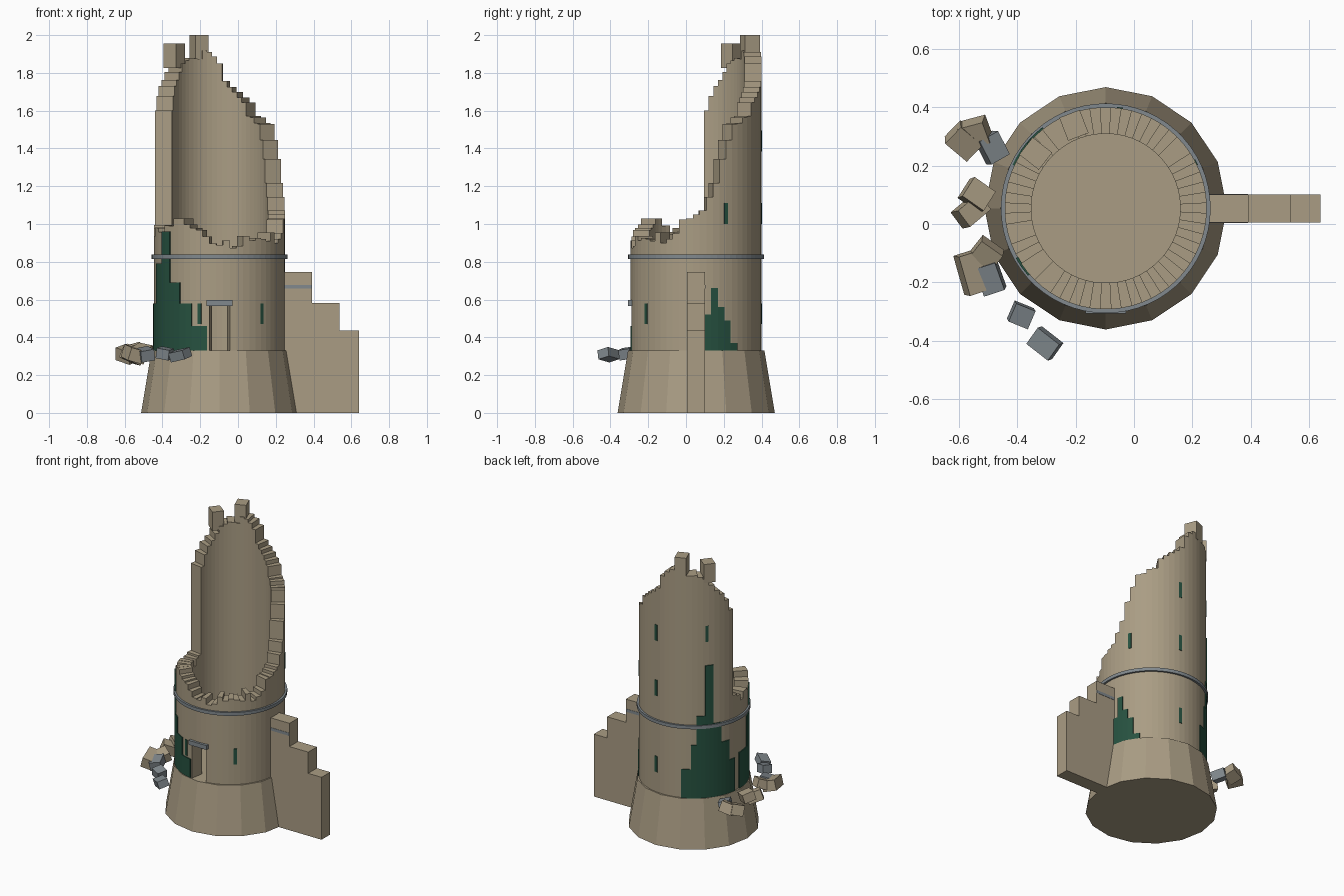
import bpy, bmesh, math, random
from mathutils import Matrix, Vector, Euler

random.seed(4)
if "Cube" in bpy.data.objects:
    bpy.data.objects.remove(bpy.data.objects["Cube"])

CENTRE = Vector((-0.097, 0.054, 0))
OUTER, INNER = 0.347, 0.256
FLOOR, DOOR_TOP = 0.33, 0.575
STEP = 6


def material(name, rgb):
    m = bpy.data.materials.new(name)
    m.use_nodes = True
    m.diffuse_color = (*rgb, 1)
    m.node_tree.nodes["Principled BSDF"].inputs["Base Color"].default_value = (*rgb, 1)
    return m


STONE = material("tan stone", (0.40, 0.335, 0.23))
SLATE = material("grey slate", (0.22, 0.25, 0.27))
MOSS = material("dark green moss", (0.02, 0.085, 0.052))


def finish(bm, name, mat):
    bmesh.ops.remove_doubles(bm, verts=bm.verts, dist=1e-5)
    bmesh.ops.recalc_face_normals(bm, faces=bm.faces)
    mesh = bpy.data.meshes.new(name)
    bm.to_mesh(mesh)
    bm.free()
    mesh.materials.append(mat)
    obj = bpy.data.objects.new(name, mesh)
    bpy.context.collection.objects.link(obj)
    return obj


def polar(r, deg, z):
    a = math.radians(deg)
    return CENTRE + Vector((r * math.cos(a), r * math.sin(a), z))


def quad(bm, *points):
    return bm.faces.new([bm.verts.new(p) for p in points])


def add_box(bm, loc, size, rot=(0, 0, 0)):
    turn = Euler([math.radians(a) for a in rot]).to_matrix().to_4x4()
    m = Matrix.Translation(loc) @ turn @ Matrix.Diagonal((*size, 1))
    bmesh.ops.create_cube(bm, size=1, matrix=m)


def box(name, mat, loc, size, rot=(0, 0, 0)):
    bm = bmesh.new()
    add_box(bm, loc, size, rot)
    return finish(bm, name, mat)


def add_arc(bm, r0, r1, a0, a1, z0, z1):
    """Curved block following the wall; a full circle has no end caps."""
    n = max(1, round((a1 - a0) / STEP))
    angles = [a0 + (a1 - a0) * i / n for i in range(n + 1)]
    section = [(r0, z0), (r1, z0), (r1, z1), (r0, z1)]
    for a, b in zip(angles, angles[1:]):
        for (ra, za), (rb, zb) in zip(section, section[1:] + section[:1]):
            quad(bm, polar(ra, a, za), polar(rb, a, zb), polar(rb, b, zb), polar(ra, b, za))
    if a1 - a0 < 360:
        for a in (a0, a1):
            quad(bm, *[polar(r, a, z) for r, z in section])


# Tapered sixteen-sided footing
bm = bmesh.new()
bmesh.ops.create_cone(bm, cap_ends=True, segments=16, radius1=0.416, radius2=0.361, depth=FLOOR,
                      matrix=Matrix.Translation(CENTRE + Vector((0, 0, FLOOR / 2))))
finish(bm, "footing", STONE)

# Ruined wall: broken rim height by angle, with a ragged offset per stone
RIM = [(0, 1.07), (10, 1.12), (18, 1.24), (26, 1.42), (36, 1.5), (45, 1.52), (55, 1.6), (65, 1.68),
       (75, 1.74), (85, 1.78), (95, 1.86), (105, 1.9), (120, 1.89), (135, 1.84), (150, 1.77),
       (160, 1.7), (168, 1.6), (173, 1.56), (174, 1.0), (190, 0.95), (215, 0.96), (230, 1.01),
       (245, 0.99), (260, 0.93), (275, 0.89), (295, 0.93), (315, 0.92), (335, 0.92),
       (350, 1.03), (360, 1.07)]


def rim_height(deg):
    for (a, za), (b, zb) in zip(RIM, RIM[1:]):
        if a <= deg <= b:
            return za + (zb - za) * (deg - a) / (b - a)


stones = []
for deg in range(0, 360, STEP):
    ragged = 0.01 if 140 < deg < 176 else 0.035
    bottom = DOOR_TOP if abs(deg - 270) < 8 else FLOOR
    stones.append((deg, bottom, rim_height(deg) + random.uniform(-ragged, ragged)))

bm = bmesh.new()
for i, (deg, low, high) in enumerate(stones):
    a, b = deg - STEP / 2, deg + STEP / 2
    for r in (INNER, OUTER):
        quad(bm, polar(r, a, low), polar(r, b, low), polar(r, b, high), polar(r, a, high))
    for z in (low, high):
        quad(bm, polar(INNER, a, z), polar(OUTER, a, z), polar(OUTER, b, z), polar(INNER, b, z))
    _, last_low, last_high = stones[i - 1]
    for z0, z1 in ((last_low, low), (last_high, high)):
        if abs(z0 - z1) > 1e-4:
            quad(bm, polar(INNER, a, z0), polar(OUTER, a, z0),
                 polar(OUTER, a, z1), polar(INNER, a, z1))
finish(bm, "tower_wall", STONE)

# Two loose stones standing on the highest part of the rim
for name, deg, z in (("rim_stone_side", 142, 1.89), ("rim_stone_top", 111, 1.935)):
    box(name, STONE, polar(0.305, deg, z), (0.085, 0.075, 0.13), (0, 0, deg))

# String course around the wall
bm = bmesh.new()
add_arc(bm, OUTER - 0.01, 0.36, 0, 360, 0.815, 0.838)
finish(bm, "string_course", SLATE)

# Door lintel
box("door_lintel", SLATE, (CENTRE.x, -0.283, 0.582), (0.138, 0.05, 0.03))

# Arrow slits as thin plates: (angle, middle height)
bm = bmesh.new()
for deg, z in ((252, 0.525), (310, 0.525), (82, 0.525), (82, 1.055), (27, 1.055),
               (82, 1.44), (139, 1.47)):
    add_arc(bm, OUTER - 0.004, OUTER + 0.003, deg - 1.7, deg + 1.7, z - 0.055, z + 0.055)
finish(bm, "arrow_slits", MOSS)

# Moss patches: start angle, then (width in degrees, top height) columns
PATCHES = {
    "moss_front": (180, [(8, 0.58), (9, 0.58), (12, 0.79), (12, 0.96), (12, 0.69), (12, 0.58), (14, 0.46)]),
    "moss_back": (112, [(10, 0.53), (6, 0.7), (9, 0.9), (9, 1.25), (9, 0.84), (10, 0.7), (8, 0.56)]),
    "moss_side": (7, [(6, 0.52), (6, 0.66), (6, 0.56), (6, 0.49), (7, 0.37)]),
}
for name, (angle, columns) in PATCHES.items():
    bm = bmesh.new()
    for width, top in columns:
        add_arc(bm, OUTER - 0.003, OUTER + 0.006, angle, angle + width, FLOOR, top)
        angle += width
    finish(bm, name, MOSS)

# Stepped buttress wall, extruded from its side profile
profile = [(0.2, 0), (0.64, 0), (0.64, 0.435), (0.537, 0.435), (0.537, 0.583),
           (0.393, 0.583), (0.393, 0.745), (0.2, 0.745)]
bm = bmesh.new()
face = bm.faces.new([bm.verts.new((x, 0.006, z)) for x, z in profile])
side = bmesh.ops.extrude_face_region(bm, geom=[face])["geom"]
bmesh.ops.translate(bm, vec=(0, 0.095, 0), verts=[v for v in side if isinstance(v, bmesh.types.BMVert)])
finish(bm, "buttress", STONE)
box("buttress_band", SLATE, (0.296, 0.0535, 0.668), (0.192, 0.099, 0.02))

# Fallen rubble: location, size, tilt
TAN_RUBBLE = [
    ((-0.585, 0.285, 0.31), (0.10, 0.08, 0.07), (15, 15, -40)),
    ((-0.545, 0.315, 0.32), (0.09, 0.08, 0.07), (20, -15, 15)),
    ((-0.56, 0.045, 0.305), (0.10, 0.07, 0.07), (10, 20, 40)),
    ((-0.54, 0.10, 0.32), (0.09, 0.08, 0.06), (-15, 10, -35)),
    ((-0.55, -0.165, 0.31), (0.09, 0.14, 0.07), (8, 15, 18)),
    ((-0.505, -0.10, 0.325), (0.09, 0.07, 0.06), (20, 10, -35)),
]
GREY_RUBBLE = [
    ((-0.487, 0.262, 0.31), (0.075, 0.09, 0.06), (10, 15, 30)),
    ((-0.493, -0.185, 0.31), (0.075, 0.10, 0.06), (10, -10, 18)),
    ((-0.387, -0.312, 0.315), (0.072, 0.068, 0.055), (8, 10, -22)),
    ((-0.306, -0.41, 0.308), (0.095, 0.07, 0.05), (15, -10, -38)),
]
for name, mat, blocks in (("rubble_tan", STONE, TAN_RUBBLE), ("rubble_grey", SLATE, GREY_RUBBLE)):
    bm = bmesh.new()
    for block in blocks:
        add_box(bm, *block)
    finish(bm, name, mat)
